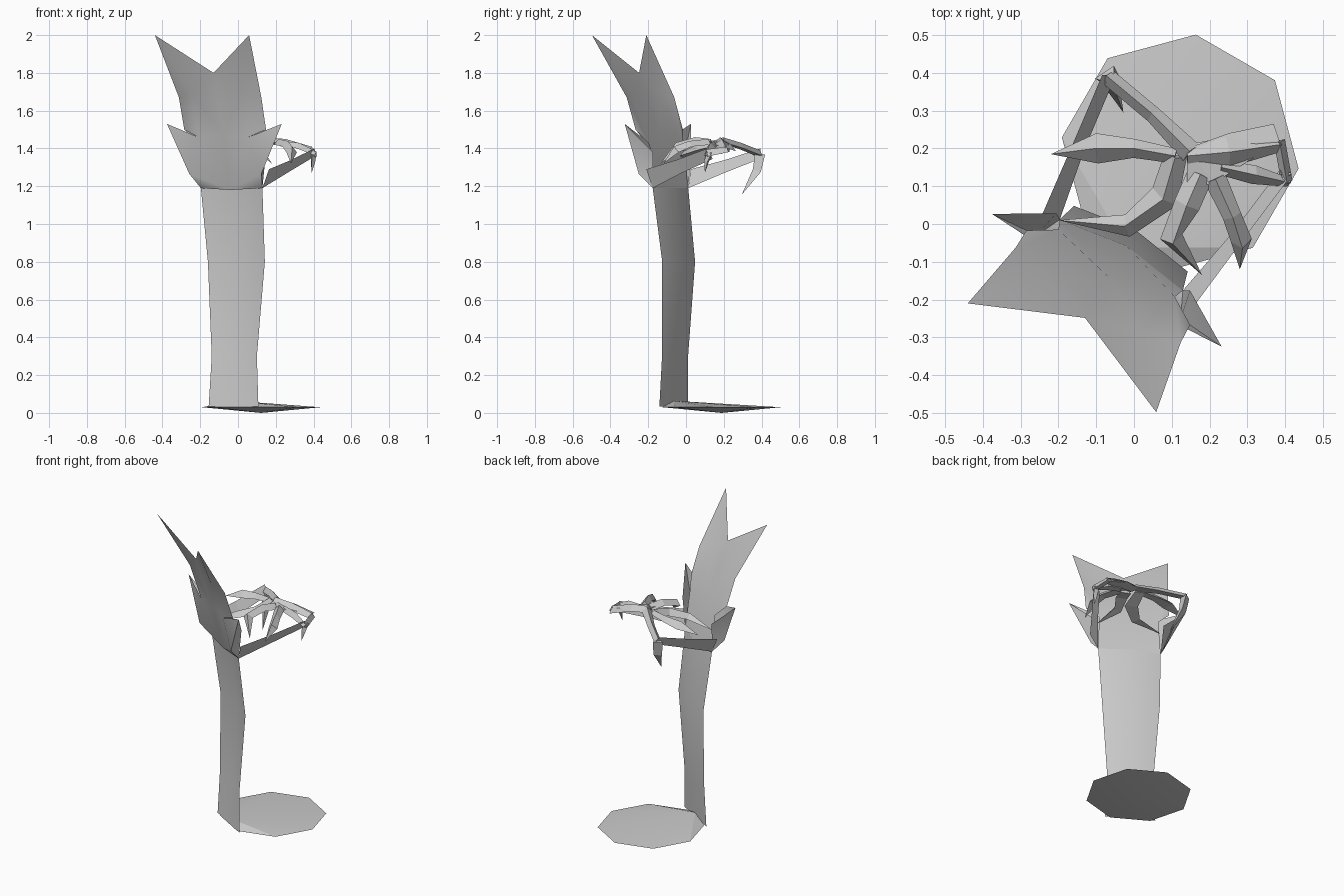
import bpy, bmesh, math
from mathutils import Vector, Matrix

cube = bpy.data.objects.get("Cube")
if cube:
    bpy.data.objects.remove(cube, do_unlink=True)

grey = bpy.data.materials.new("light grey")
grey.use_nodes = True
COLOUR = (0.6, 0.6, 0.6, 1)
grey.diffuse_color = COLOUR
grey.node_tree.nodes["Principled BSDF"].inputs["Base Color"].default_value = COLOUR

# The symmetric parts are built on their own axis, then turned 30 degrees
TURN = Matrix.Rotation(math.radians(-30), 4, 'Z') @ Matrix.Translation((0.012, 0, 0))


def make(name, points, faces, mirror=False, turn=True, smooth=None):
    """Mesh from a few named points; mirror adds the other half."""
    bm = bmesh.new()
    used = {k for f in faces for k in f}
    for side in ((1, -1) if mirror else (1,)):
        v = {k: bm.verts.new((points[k][0] * side, points[k][1], points[k][2])) for k in used}
        for f in faces:
            bm.faces.new([v[k] for k in (f if side == 1 else f[::-1])])
    bmesh.ops.remove_doubles(bm, verts=bm.verts, dist=0.0005)
    bmesh.ops.recalc_face_normals(bm, faces=bm.faces)
    if turn:
        bm.transform(TURN)
    mesh = bpy.data.meshes.new(name)
    bm.to_mesh(mesh)
    bm.free()
    mesh.materials.append(grey)
    ob = bpy.data.objects.new(name, mesh)
    bpy.context.collection.objects.link(ob)
    if smooth:
        bpy.ops.object.select_all(action='DESELECT')
        ob.select_set(True)
        bpy.context.view_layer.objects.active = ob
        bpy.ops.object.shade_smooth_by_angle(angle=math.radians(smooth))


def claw(name, path):
    """Faceted tapering talon: path of (x, y, z, half width, half height)."""
    pts, faces = {}, []
    for i, (x, y, z, w, h) in enumerate(path):
        a = Vector(path[max(i - 1, 0)][:3])
        b = Vector(path[min(i + 1, len(path) - 1)][:3])
        d = (b - a).normalized()
        side = d.cross(Vector((0, 0, 1))).normalized()
        up = side.cross(d)
        c = Vector((x, y, z))
        if w == 0:
            pts["tip"] = c
            faces += [((i - 1, k), (i - 1, (k + 1) % 3), "tip") for k in range(3)]
            break
        for k, o in enumerate((side * w - up * h * .5, up * h, -side * w - up * h * .5)):
            pts[(i, k)] = c + o
        if i:
            faces += [((i - 1, k), (i - 1, (k + 1) % 3), (i, (k + 1) % 3), (i, k)) for k in range(3)]
    faces.append(((0, 2), (0, 1), (0, 0)))
    if "tip" not in pts:
        n = len(path) - 1
        faces.append(((n, 0), (n, 1), (n, 2)))
    make(name, pts, faces, turn=False)


# Base: shallow octagonal disc, raised where the post meets it
base = {"under": (0, 0.224, 0), "over": (0, -0.064, 0.064)}
base_faces = []
for i in range(8):
    t = math.radians(22.5 + 45 * i)
    base[i] = (0.316 * math.cos(t), 0.224 + 0.316 * math.sin(t), 0.03)
    j = (i + 1) % 8
    base_faces += [(i, j, "over"), (j, i, "under")]
make("base_disc", base, base_faces, smooth=12)

# Post: slightly folded sheet, rows of (half width, edge y, middle y, z)
rows = [(0.152, -0.068, -0.072, 0.034), (0.138, -0.06, -0.035, 0.3),
        (0.174, -0.038, -0.012, 0.8), (0.188, -0.088, -0.06, 1.19)]
post, post_faces = {}, []
for i, (w, e, m, z) in enumerate(rows):
    post[("m", i)] = (0, m, z)
    post[("e", i)] = (w, e, z)
    if i:
        post_faces.append((("m", i - 1), ("e", i - 1), ("e", i), ("m", i)))
make("post", post, post_faces, mirror=True, smooth=60)

# Back plate: flame shape with two tall points. The back skin runs straight
# up; the front skin starts as a cup whose corners rise into side spikes.
plate = {
    "inner": (0, -0.06, 1.19), "b0": (0, -0.10, 1.18), "b1": (0.188, -0.088, 1.19),
    "c1": (0.22, -0.155, 1.265), "n0": (0, -0.172, 1.47), "n1": (0.153, -0.176, 1.46),
    "r0": (0, -0.155, 1.48), "f1": (0.178, -0.113, 1.42), "e1": (0.25, -0.157, 1.5),
    "m0": (0, -0.235, 1.65), "p": (0.15, -0.25, 1.69), "m1": (0.252, -0.21, 1.67),
    "rm": (0, -0.223, 1.65), "rp": (0.15, -0.238, 1.69),
    "k0": (0, -0.28, 1.8), "tip": (0.288, -0.402, 2.0),
    "spike": (0.351, -0.165, 1.53), "back": (0.204, -0.078, 1.38),
}
make("plate_back", plate, [
    ("inner", "b1", "f1", "r0"), ("r0", "f1", "rp"), ("r0", "rp", "rm"),
    ("f1", "e1", "m1"), ("f1", "m1", "rp"), ("rp", "m1", "tip"),
    ("rp", "tip", "k0"), ("rm", "rp", "k0"),
], mirror=True, smooth=50)
make("plate_front", plate, [
    ("b0", "c1", "n1"), ("b0", "n1", "n0"), ("c1", "spike", "n1"),
    ("n0", "n1", "p"), ("n0", "p", "m0"), ("n1", "e1", "m1"), ("n1", "m1", "p"),
    ("p", "m1", "tip"), ("p", "tip", "k0"), ("m0", "p", "k0"),
    ("b0", "b1", "c1"), ("inner", "b1", "b0"),
    ("c1", "back", "spike"), ("b1", "back", "c1"),
], mirror=True, smooth=45)

# Side arms: tapering strips reaching back from the plate
make("side_arms", {
    "s0": (0.188, -0.088, 1.19), "s1": (0.235, -0.10, 1.29),
    "m0": (0.225, 0.11, 1.27), "m1": (0.258, 0.10, 1.34),
    "e0": (0.25, 0.315, 1.345), "e1": (0.282, 0.30, 1.40),
}, [("s0", "m0", "m1", "s1"), ("m0", "e0", "e1", "m1")], mirror=True)

# Cross bars, and the webs beside them
claw("left_cross_bar", [(-0.07, 0.39, 1.37, .022, .02), (0.05, 0.29, 1.41, .022, .02),
                        (0.15, 0.19, 1.44, .03, .02)])
claw("right_cross_bar", [(0.14, 0.18, 1.44, .03, .02), (0.25, 0.19, 1.43, .04, .02),
                         (0.385, 0.21, 1.39, .02, .02)])
claw("end_bar", [(0.385, 0.22, 1.39, .015, .02), (0.405, 0.11, 1.37, .015, .025)])
make("web", {"a": (0.14, 0.2, 1.445), "b": (0.14, 0.09, 1.43), "c": (0.215, 0.11, 1.43),
             "d": (0.385, 0.22, 1.40), "e": (0.37, 0.265, 1.385), "f": (0.25, 0.24, 1.42)},
     [("a", "b", "c"), ("a", "c", "d"), ("a", "d", "e", "f")], turn=False)

# Talons
claw("hanging_claw_left", [(-0.07, 0.39, 1.37, .03, .03), (-0.06, 0.375, 1.28, .025, .025),
                           (-0.028, 0.295, 1.155, 0, 0)])
claw("hanging_claw_right", [(0.40, 0.13, 1.38, .015, .02), (0.395, 0.11, 1.33, .012, .015),
                            (0.39, 0.10, 1.27, 0, 0)])
claw("outer_talon", [(0.11, 0.18, 1.43, .02, .015), (0.0, 0.2, 1.42, .025, .02),
                     (-0.1, 0.2, 1.41, .04, .025), (-0.22, 0.185, 1.37, 0, 0)])
claw("curved_talon", [(0.11, 0.18, 1.43, .03, .02), (0.08, 0.07, 1.40, .04, .025),
                      (-0.02, -0.005, 1.37, .03, .02), (-0.2, 0.01, 1.33, 0, 0)])
claw("middle_talon", [(0.175, 0.13, 1.43, .035, .02), (0.14, 0.05, 1.44, .035, .02),
                      (0.10, -0.04, 1.41, .03, .025), (0.18, -0.135, 1.32, 0, 0)])
claw("inner_talon", [(0.215, 0.12, 1.43, .03, .02), (0.26, 0.02, 1.42, .025, .02),
                     (0.285, -0.05, 1.39, .028, .025), (0.28, -0.12, 1.32, 0, 0)])
claw("short_talon", [(0.23, 0.15, 1.42, .02, .02), (0.32, 0.13, 1.41, .025, .02),
                     (0.41, 0.11, 1.37, .012, .015)])
